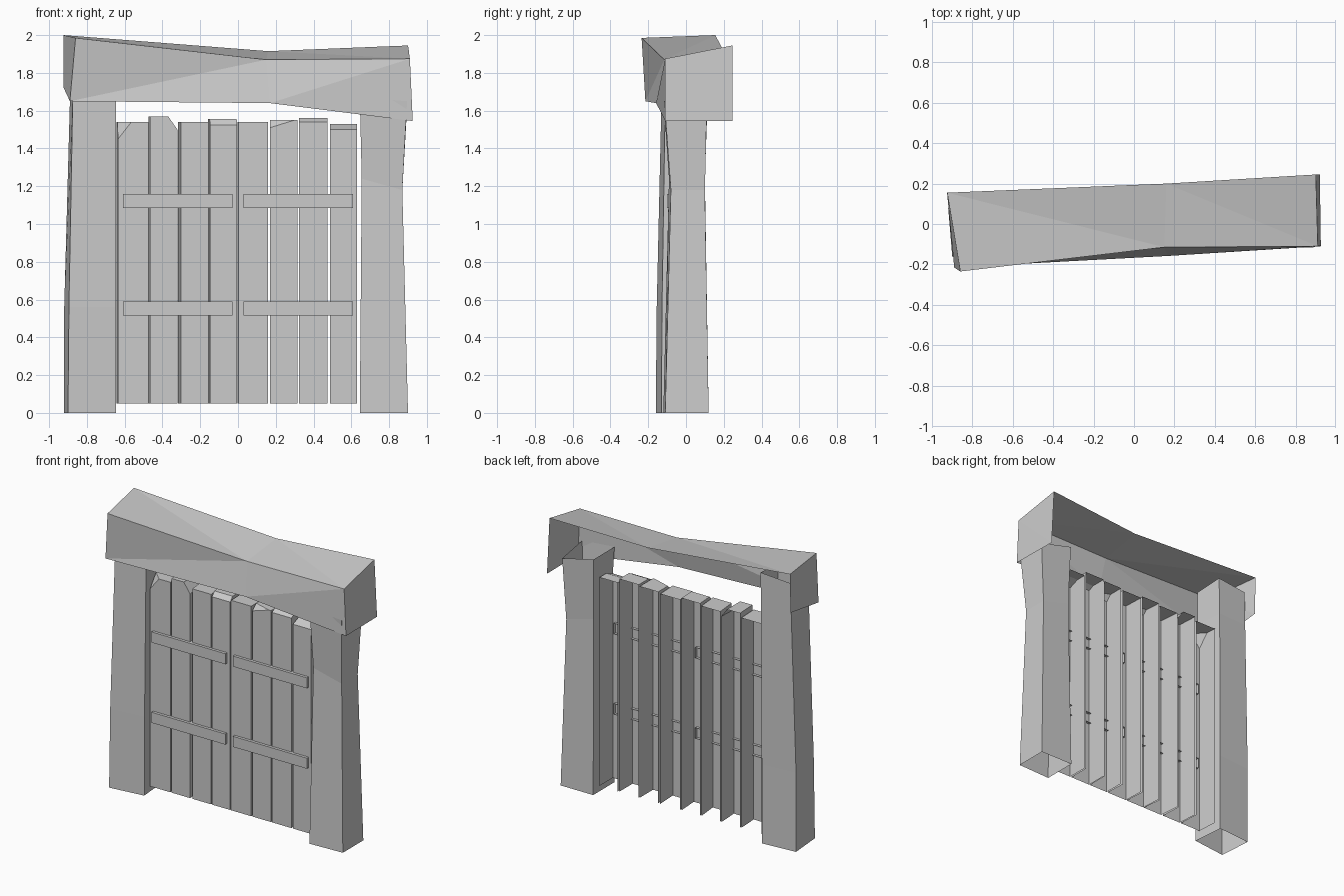
import bpy, bmesh
from mathutils import Vector

start = bpy.data.objects.get("Cube")
if start:
    bpy.data.objects.remove(start, do_unlink=True)

stone = bpy.data.materials.new("plain_grey")
stone.use_nodes = True
GREY = (0.6, 0.6, 0.6, 1)
stone.diffuse_color = GREY
stone.node_tree.nodes["Principled BSDF"].inputs["Base Color"].default_value = GREY


def finish(name, bm):
    mesh = bpy.data.meshes.new(name)
    bm.to_mesh(mesh)
    bm.free()
    mesh.materials.append(stone)
    obj = bpy.data.objects.new(name, mesh)
    bpy.context.collection.objects.link(obj)
    return obj


def loft(name, rings, closed):
    """Skin a list of equal-length point rings with quads, leaving the ends open."""
    bm = bmesh.new()
    rows = [[bm.verts.new(p) for p in ring] for ring in rings]
    n = len(rows[0])
    for a, b in zip(rows, rows[1:]):
        for i in range(n if closed else n - 1):
            j = (i + 1) % n
            bm.faces.new((a[i], a[j], b[j], b[i]))
    return bm, rows


def open_box(name, x, y, z, open_sides, lean=0, chip=None):
    """Box between ranges; lean shifts the back in x, chip is (point, normal) cut off."""
    bm = bmesh.new()
    bmesh.ops.create_cube(bm, size=1)
    for v in bm.verts:
        back = v.co.y > 0
        v.co = [r[int(c > 0)] for r, c in zip((x, y, z), v.co)]
        if back:
            v.co.x += lean
    if chip:
        geom = bm.verts[:] + bm.edges[:] + bm.faces[:]
        bmesh.ops.bisect_plane(bm, geom=geom, plane_co=chip[0],
                               plane_no=chip[1], clear_outer=True)
        bmesh.ops.holes_fill(bm, edges=[e for e in bm.edges if e.is_boundary])
    bmesh.ops.recalc_face_normals(bm, faces=bm.faces[:])
    gone = [f for f in bm.faces
            if any(f.normal.dot(Vector(d)) > 0.95 for d in open_sides)]
    bmesh.ops.delete(bm, geom=gone, context="FACES")
    return finish(name, bm)


# Posts: four-sided hollow tubes, corners run front-outer to back-outer
right_rings = [
    [(-.90, -.16, 0), (-.645, -.13, 0), (-.665, .10, 0), (-.92, .08, 0)],
    [(-.895, -.155, .56), (-.645, -.127, .56), (-.665, .10, .56), (-.92, .08, .56)],
    [(-.875, -.13, 1.65), (-.645, -.11, 1.65), (-.66, .10, 1.65), (-.89, .09, 1.65)],
    [(-.87, -.13, 1.9), (-.645, -.11, 1.9), (-.655, .10, 1.92), (-.885, .09, 1.9)],
]
left_rings = [
    [(.90, -.11, 0), (.645, -.12, 0), (.645, .12, 0), (.90, .12, 0)],
    [(.87, -.08, 1.18), (.655, -.09, 1.24), (.655, .10, 1.24), (.87, .10, 1.18)],
    [(.895, -.115, 1.65), (.645, -.12, 1.67), (.645, .115, 1.67), (.895, .11, 1.61)],
]
for name, rings in (("right_post", right_rings), ("left_post", left_rings)):
    bm, _ = loft(name, rings, True)
    bmesh.ops.recalc_face_normals(bm, faces=bm.faces[:])
    finish(name, bm)

# Lintel: crooked shell of front, top and two ends; open behind and below
sections = [
    [(-.89, -.215, 1.65), (-.86, -.235, 1.985), (-.925, .155, 2.0)],
    [(.17, -.158, 1.64), (.15, -.115, 1.87), (.16, .20, 1.915)],
    [(.925, -.11, 1.545), (.91, -.11, 1.875), (.90, .245, 1.945)],
]
bm, rows = loft("lintel", sections, False)
for row, corner in ((rows[0], (-.925, .15, 1.725)), (rows[-1], (.92, .245, 1.545))):
    bm.faces.new(row + [bm.verts.new(corner)])
bmesh.ops.recalc_face_normals(bm, faces=bm.faces[:])
if max(bm.faces, key=lambda f: f.calc_center_median().z).normal.z < 0:
    bmesh.ops.reverse_faces(bm, faces=bm.faces[:])
bmesh.ops.triangulate(bm, faces=bm.faces[:])
finish("lintel", bm)

# Planks: left edge, right edge, top, sideways lean, chipped corner or edge
FRONT, BACK = -.08, .07
planks = [
    (-.635, -.475, 1.54, -.008, ((-.635, FRONT, 1.45), (-1, -1, .78))),
    (-.465, -.32, 1.57, -.008, ((-.37, FRONT, 1.57), (1, 0, .7))),
    (-.303, -.155, 1.54, -.014, None),
    (-.148, -.005, 1.555, -.01, ((0, FRONT, 1.525), (0, -1, 1))),
    (.003, .16, 1.54, -.006, None),
    (.17, .315, 1.55, 0, ((.17, FRONT, 1.51), (-.31, -1, 1))),
    (.322, .475, 1.56, 0, ((.4, FRONT, 1.54), (0, -.5, 1))),
    (.487, .63, 1.53, 0, ((.55, FRONT, 1.5), (0, -.4, 1))),
]
for i, (x0, x1, top, lean, chip) in enumerate(planks):
    open_box(f"plank_{i + 1}", (x0, x1), (FRONT, BACK), (.05, top),
             [(0, 1, 0), (0, 0, -1)], lean, chip)

# Battens: two rows across each door leaf
for side, x in (("right", (-.61, -.03)), ("left", (.03, .61))):
    for row, z in (("lower", (.515, .59)), ("upper", (1.085, 1.16))):
        open_box(f"{row}_{side}_batten", x, (-.1, -.06), z, [(0, 1, 0)])
